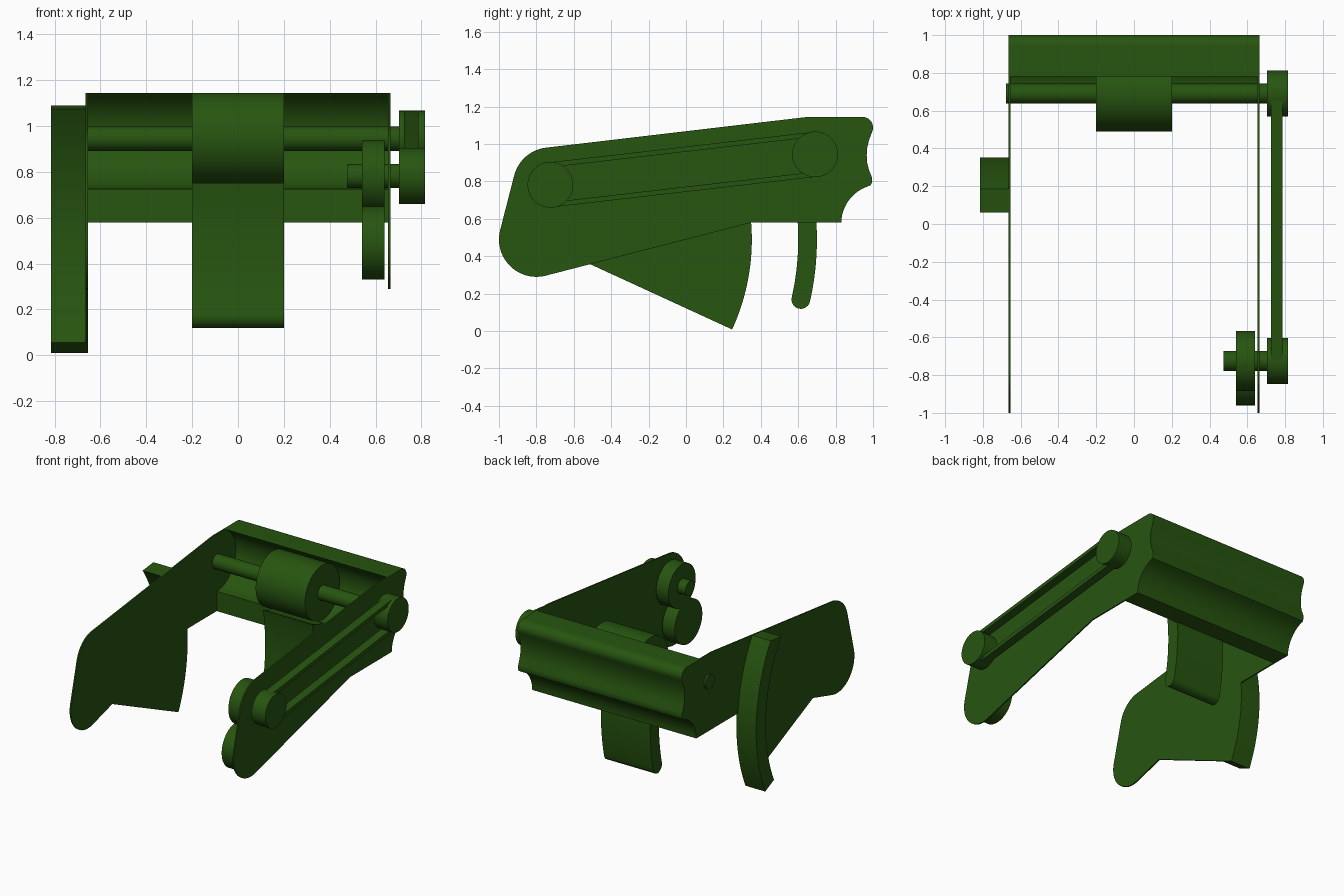
import bpy, bmesh
from math import radians, degrees, cos, sin, atan2, hypot, asin

if "Cube" in bpy.data.objects:
    bpy.data.objects.remove(bpy.data.objects["Cube"])

GREEN = bpy.data.materials.new("green")
GREEN.diffuse_color = (0.02, 0.09, 0.005, 1)
GREEN.use_nodes = True
GREEN.node_tree.nodes["Principled BSDF"].inputs["Base Color"].default_value = GREEN.diffuse_color

GEAR = (-0.80, 0.49)      # lower pivot, centre of every curved rib
SHAFT = (-0.725, 0.782)   # front shaft
ROD = (0.69, 0.945)       # rear roller axle


def arc(c, r, a0, a1, n=16):
    """Points on an arc in the side plane (y, z), angles in degrees."""
    return [(c[0] + r * cos(radians(a0 + (a1 - a0) * i / n)),
             c[1] + r * sin(radians(a0 + (a1 - a0) * i / n))) for i in range(n + 1)]


def finish(name, bm):
    bmesh.ops.recalc_face_normals(bm, faces=bm.faces)
    me = bpy.data.meshes.new(name)
    bm.to_mesh(me)
    bm.free()
    ob = bpy.data.objects.new(name, me)
    bpy.context.collection.objects.link(ob)
    me.materials.append(GREEN)
    bpy.ops.object.select_all(action='DESELECT')
    ob.select_set(True)
    bpy.context.view_layer.objects.active = ob
    bpy.ops.object.shade_smooth_by_angle(angle=radians(30))
    return ob


def extrude(name, profile, x0, x1):
    """Extrude a (y, z) outline along x."""
    bm = bmesh.new()
    face = bm.faces.new([bm.verts.new((x0, y, z)) for y, z in profile])
    res = bmesh.ops.extrude_face_region(bm, geom=[face])
    verts = [v for v in res["geom"] if isinstance(v, bmesh.types.BMVert)]
    bmesh.ops.translate(bm, verts=verts, vec=(x1 - x0, 0, 0))
    return finish(name, bm)


def disc(name, c, r, x0, x1):
    return extrude(name, arc(c, r, 0, 360, 64)[:-1], x0, x1)


def stadium(r):
    """Loop around the two pulleys."""
    tilt = degrees(atan2(ROD[1] - SHAFT[1], ROD[0] - SHAFT[0]))
    return arc(ROD, r, tilt - 90, tilt + 90, 24) + arc(SHAFT, r, tilt + 90, tilt + 270, 24)


# Shared outline pieces
rear = (arc((0.943, 1.088), 0.057, 90, -25, 10)
        + [(0.978, 1.02), (0.969, 0.98), (0.966, 0.94), (0.969, 0.90), (0.979, 0.86), (0.993, 0.825),
           (0.996, 0.80), (0.988, 0.78)]
        + arc((1.04, 0.575), 0.21, 108, 178.5, 12))
front = (arc(GEAR, 0.2, 284.5, 166.5, 24) + arc(SHAFT, 0.2, 166.5, 97, 14))
fin = arc(GEAR, 1.152, 4.5, -24.7, 16) + [(-0.52, 0.361)]

# Side plates, the left one with a lower fin
extrude("right_side_plate", [(0.65, 1.145)] + rear + [(0.35, 0.58)] + front, 0.655, 0.665)
extrude("left_side_plate", [(0.65, 1.145)] + rear + fin + front, -0.665, -0.655)

# Rear crossbar with a hollow around the roller
hollow = arc(ROD, 0.22, -90, degrees(asin(0.2 / 0.22)), 20)
extrude("rear_crossbar", rear + [(0.69, 0.58)] + hollow, -0.655, 0.655)

# Curved flange outside the left plate
top_out, top_in = 31.3, 34.2
extrude("left_flange", arc(GEAR, 1.152, -24.7, top_out, 28) + arc(GEAR, 1.04, top_in, -24.7, 28),
        -0.815, -0.66)

# Curved centre tongue with a rounded tip, cut to clear the roller
tip = (GEAR[0] + 1.45 * cos(radians(-12.8)), GEAR[1] + 1.45 * sin(radians(-12.8)))
extrude("centre_tongue",
        arc(GEAR, 1.5, 9.1, -12.8, 16) + arc(tip, 0.05, -12.8, -192.8, 12)[1:-1]
        + arc(GEAR, 1.4, -12.8, 10.8, 16) + arc(ROD, 0.22, -118, -96, 6), -0.2, 0.2)

# Roller and axles
disc("roller", ROD, 0.2, -0.2, 0.2)
disc("roller_axle", ROD, 0.053, -0.678, 0.71)
disc("front_axle", SHAFT, 0.053, 0.475, 0.71)

# Meshing wheels inside the right plate
disc("upper_wheel", SHAFT, 0.158, 0.54, 0.64)
disc("lower_wheel", GEAR, 0.16, 0.54, 0.64)

# Pulleys and drive belt outside the right plate
for n, c in (("front", SHAFT), ("rear", ROD)):
    disc(n + "_pulley", c, 0.122, 0.703, 0.815)

bm = bmesh.new()
loops = [[bm.verts.new((x, y, z)) for y, z in stadium(r)]
         for x, r in ((0.725, 0.12), (0.787, 0.12), (0.787, 0.093), (0.725, 0.093))]
for k in range(4):
    a, b = loops[k], loops[(k + 1) % 4]
    for i in range(len(a)):
        j = (i + 1) % len(a)
        bm.faces.new((a[i], a[j], b[j], b[i]))
finish("drive_belt", bm)
